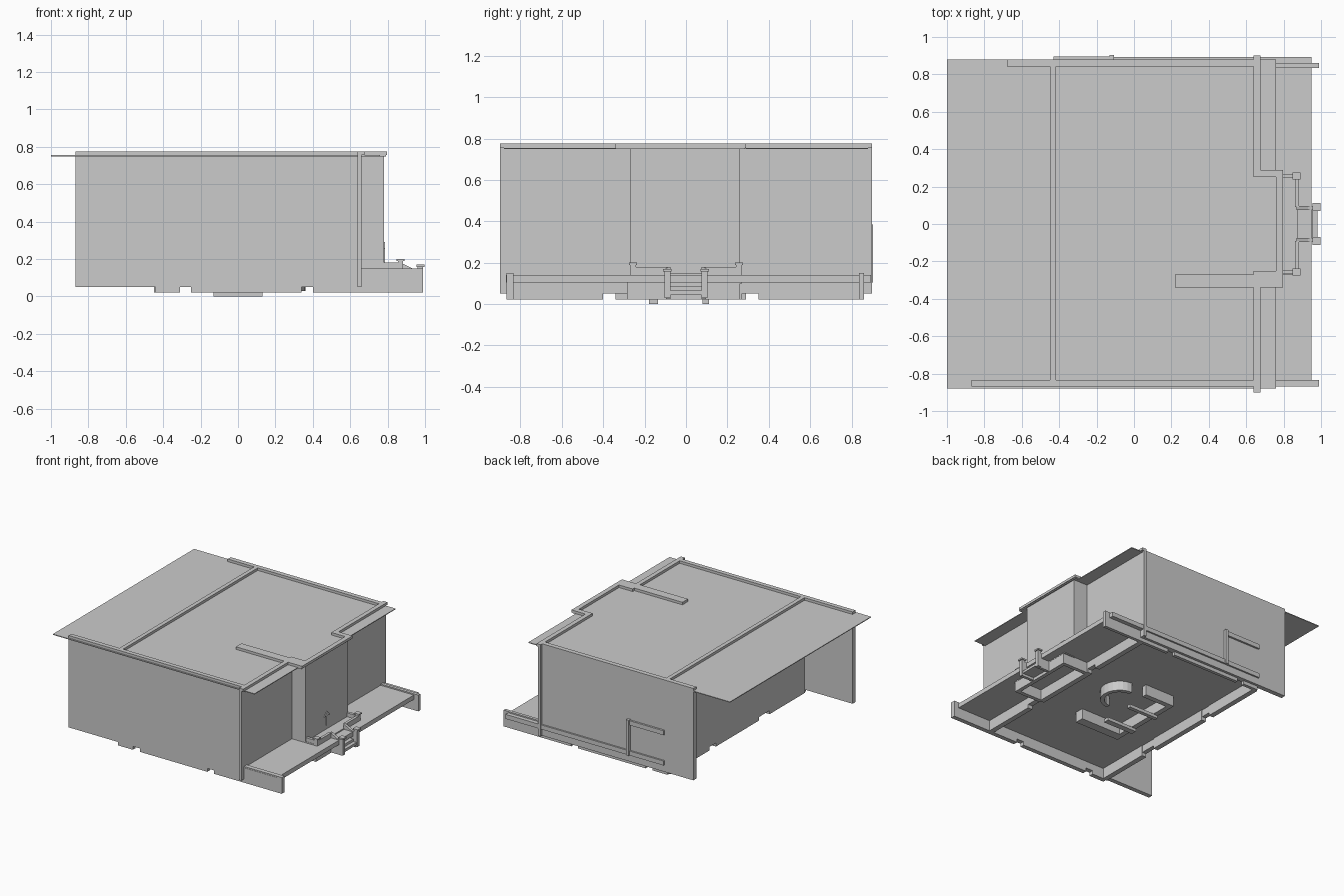
import bpy, bmesh, math


def box(name, x0, x1, y0, y1, z0, z1):
    bm = bmesh.new()
    bmesh.ops.create_cube(bm, size=1)
    for v in bm.verts:
        v.co.x = x0 if v.co.x < 0 else x1
        v.co.y = y0 if v.co.y < 0 else y1
        v.co.z = z0 if v.co.z < 0 else z1
    return finish(name, bm)


def prism(name, pts, depth):
    """Extrude a closed 3D outline along the given vector."""
    bm = bmesh.new()
    f = bm.faces.new([bm.verts.new(p) for p in pts])
    r = bmesh.ops.extrude_face_region(bm, geom=[f])
    vs = [e for e in r['geom'] if isinstance(e, bmesh.types.BMVert)]
    bmesh.ops.translate(bm, verts=vs, vec=depth)
    bmesh.ops.recalc_face_normals(bm, faces=bm.faces)
    return finish(name, bm)


def finish(name, bm):
    me = bpy.data.meshes.new(name)
    bm.to_mesh(me)
    bm.free()
    ob = bpy.data.objects.new(name, me)
    bpy.context.collection.objects.link(ob)
    return ob


TOP, ROOF = 0.775, 0.755

# Flat overhanging roof and main floor slab
box("roof_sheet", -1, 0.76, -0.88, 0.88, ROOF - 0.006, ROOF)
box("floor_slab", -0.43, 0.95, -0.87, 0.893, 0.105, 0.14)

# Outer walls, rising through the roof as low parapets
box("front_wall", -0.87, 0.65, -0.87, -0.835, 0.05, TOP)
box("back_wall", -0.68, 0.65, 0.843, 0.88, 0.05, TOP)
box("left_wall", -0.45, -0.418, -0.84, 0.85, 0.05, TOP)
box("right_wall_a", 0.64, 0.66, -0.9, -0.25, 0.05, TOP)
box("right_wall_b", 0.64, 0.66, 0.25, 0.9, 0.05, TOP)
box("right_cap_a", 0.64, 0.675, -0.9, -0.34, ROOF, TOP)
box("right_cap_b", 0.64, 0.675, 0.25, 0.9, ROOF, TOP)

# Entrance bay with projecting parapet cap
box("bay_front", 0.76, 0.78, -0.27, 0.26, 0.105, ROOF)
box("bay_side_front", 0.65, 0.77, -0.27, -0.25, 0.105, ROOF)
box("bay_side_back", 0.65, 0.77, 0.24, 0.26, 0.105, ROOF)
box("bay_roof", 0.75, 0.79, -0.34, 0.285, ROOF - 0.006, ROOF)
box("bay_cap", 0.76, 0.797, -0.34, 0.29, ROOF, TOP)
box("bay_cap_back", 0.64, 0.797, 0.25, 0.29, ROOF, TOP)
box("bay_cap_front", 0.64, 0.797, -0.29, -0.25, ROOF, TOP)
box("partition_cap", 0.22, 0.797, -0.34, -0.27, ROOF, TOP)

# Small lantern on the bay
box("lantern_stem", 0.778, 0.785, -0.015, 0.0, 0.18, 0.27)
prism("lantern_hood", [(0.776, -0.045, 0.255), (0.776, 0.03, 0.255),
                       (0.776, -0.008, 0.29)], (0.01, 0, 0))

# Interior loft and partition whose edges show through the back wall
box("loft_floor", -0.43, -0.11, -0.3, 0.895, 0.345, 0.38)
box("loft_partition", -0.132, -0.108, -0.3, 0.903, 0.105, 0.385)

# Foundation walls with vent gaps; the last runs form the terrace wings
for side, y0, y1 in (("front", -0.868, -0.833), ("back", 0.835, 0.86)):
    for i, (a, b) in enumerate(((-0.44, -0.31), (-0.25, 0.34), (0.40, 0.99))):
        box(f"{side}_foundation_{i}", a, b, y0, y1, 0.022, 0.105)
    box(f"{side}_foundation_sill", -0.44, 0.64, y0, y1, 0.05, 0.105)
    box(f"{side}_terrace_wing", 0.65, 0.99, y0, y1, 0.022, 0.15)
for i, x in enumerate((-0.45, 0.62)):
    for j, (a, b) in enumerate(((-0.84, -0.40), (-0.27, 0.27), (0.35, 0.84))):
        box(f"cross_foundation_{i}_{j}", x, x + 0.04, a, b, 0.022, 0.11)
    box(f"cross_sill_{i}", x, x + 0.035, -0.84, 0.84, 0.05, 0.11)
for i, y in enumerate((-0.285, 0.23)):
    box(f"bay_foundation_{i}", 0.65, 0.88, y, y + 0.03, 0.022, 0.11)
box("bay_foundation_end", 0.85, 0.88, -0.285, 0.26, 0.022, 0.11)

# Central chimney footing, hearth curve and ground beams
box("footing_a", -0.13, 0.26, -0.34, -0.27, 0.022, 0.11)
box("footing_b", -0.13, 0.13, 0.25, 0.29, 0.022, 0.11)
box("footing_c", -0.13, -0.09, -0.34, 0.29, 0.022, 0.11)
box("ground_beam_a", -0.13, 0.13, -0.18, -0.135, 0, 0.025)
box("ground_beam_b", -0.13, 0.13, 0.08, 0.11, 0, 0.025)
arc = [math.pi * (i / 12 - 0.5) for i in range(13)]
ring = [(0.22 + r * math.cos(a), 0.1 + r * math.sin(a), 0.03)
        for r, seq in ((0.14, arc), (0.11, arc[::-1])) for a in seq]
prism("hearth_curve", ring, (0, 0, 0.08))

# Entrance porch: landing, railings, stair cheeks and posts on both sides
box("porch_landing", 0.77, 0.875, -0.27, 0.26, 0.10, 0.15)
for s, n in ((-1, "front"), (1, "back")):
    def mbox(name, x0, x1, y0, y1, z0, z1):
        box(f"{n}_{name}", x0, x1, min(s * y0, s * y1), max(s * y0, s * y1), z0, z1)
    mbox("porch_rail", 0.78, 0.88, 0.245, 0.268, 0.10, 0.18)
    mbox("porch_front_rail", 0.86, 0.882, 0.09, 0.26, 0.10, 0.18)
    prism(f"{n}_stair_cheek", [(0.862, s * 0.075, 0.025), (0.975, s * 0.075, 0.025),
                               (0.975, s * 0.075, 0.14), (0.93, s * 0.075, 0.15),
                               (0.87, s * 0.075, 0.18)], (0, s * 0.022, 0))
    mbox("porch_post", 0.855, 0.882, 0.242, 0.27, 0.10, 0.19)
    mbox("porch_post_cap", 0.848, 0.889, 0.237, 0.276, 0.19, 0.2)
    mbox("stair_post", 0.96, 0.988, 0.075, 0.103, 0.03, 0.158)
    mbox("stair_post_cap", 0.954, 0.996, 0.07, 0.112, 0.158, 0.17)

# Steps
for i in range(4):
    box(f"step_{i}", 0.86, 0.982 - i * 0.028, -0.076, 0.076, 0.045, 0.065 + i * 0.02)
